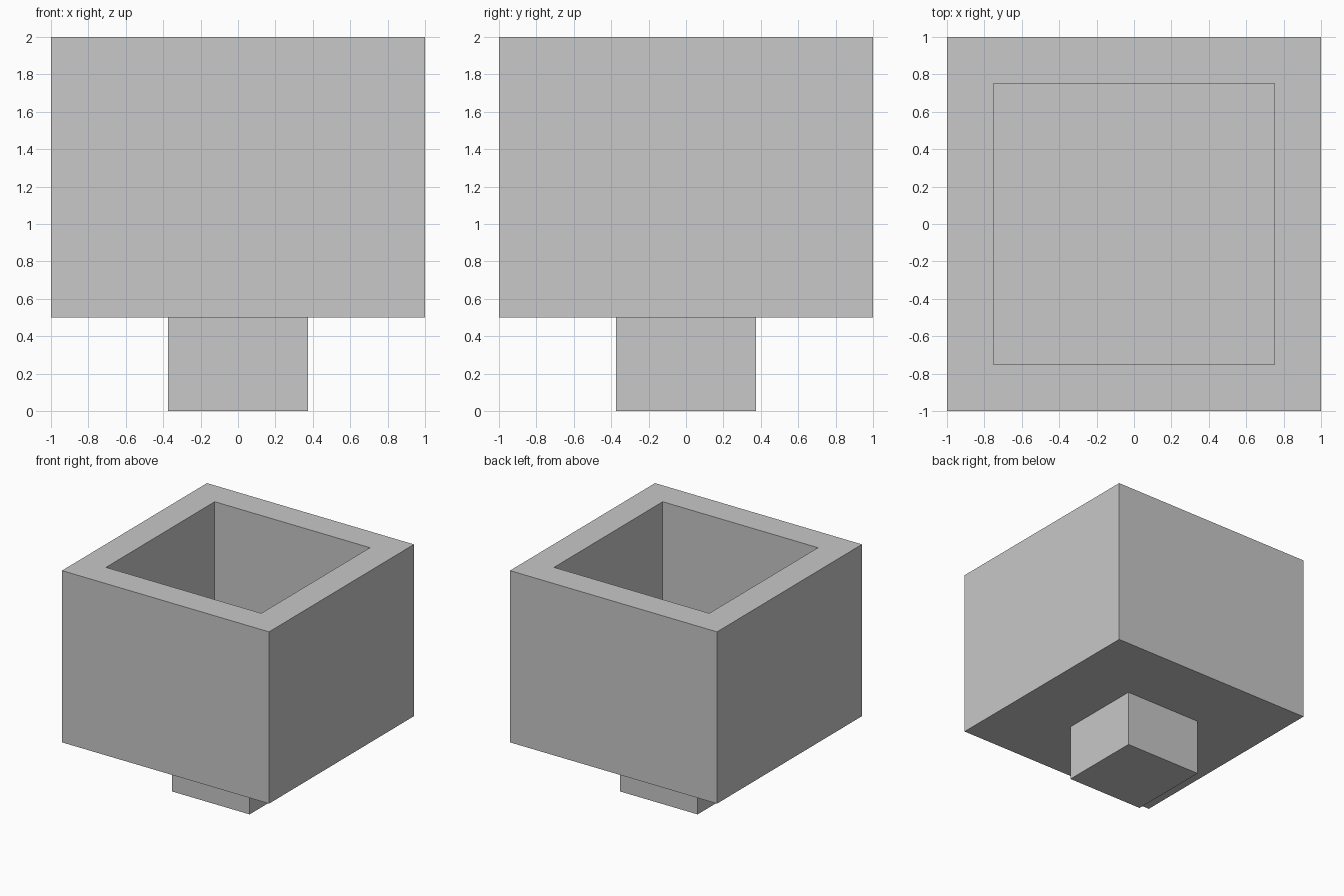
import bpy
import bmesh

default = bpy.data.objects.get("Cube")
if default:
    bpy.data.objects.remove(default, do_unlink=True)

GREY = (0.58, 0.58, 0.58, 1.0)
mat = bpy.data.materials.new("plain grey")
mat.use_nodes = True
mat.diffuse_color = GREY
bsdf = mat.node_tree.nodes["Principled BSDF"]
bsdf.inputs["Base Color"].default_value = GREY


def box(name, width, bottom, top, wall=0.0, floor=0.0):
    """Square block on the z axis; a wall thickness hollows it from the top."""
    bm = bmesh.new()
    bmesh.ops.create_cube(bm, size=1)
    for v in bm.verts:
        v.co.x *= width
        v.co.y *= width
        v.co.z = top if v.co.z > 0 else bottom
    bm.normal_update()
    if wall:
        lid = max(bm.faces, key=lambda f: f.normal.z)
        # Inset the rim, then push the inner face down to the cavity floor
        bmesh.ops.inset_region(bm, faces=[lid], thickness=wall, use_even_offset=True)
        pit = bmesh.ops.extrude_discrete_faces(bm, faces=[lid])["faces"][0]
        for v in pit.verts:
            v.co.z = bottom + floor
    mesh = bpy.data.meshes.new(name)
    bm.to_mesh(mesh)
    bm.free()
    mesh.materials.append(mat)
    obj = bpy.data.objects.new(name, mesh)
    bpy.context.collection.objects.link(obj)
    return obj


# Open container and the square foot beneath it
box("container", 2.0, 0.5, 2.0, wall=0.25, floor=0.25)
box("foot", 0.75, 0.0, 0.5)
